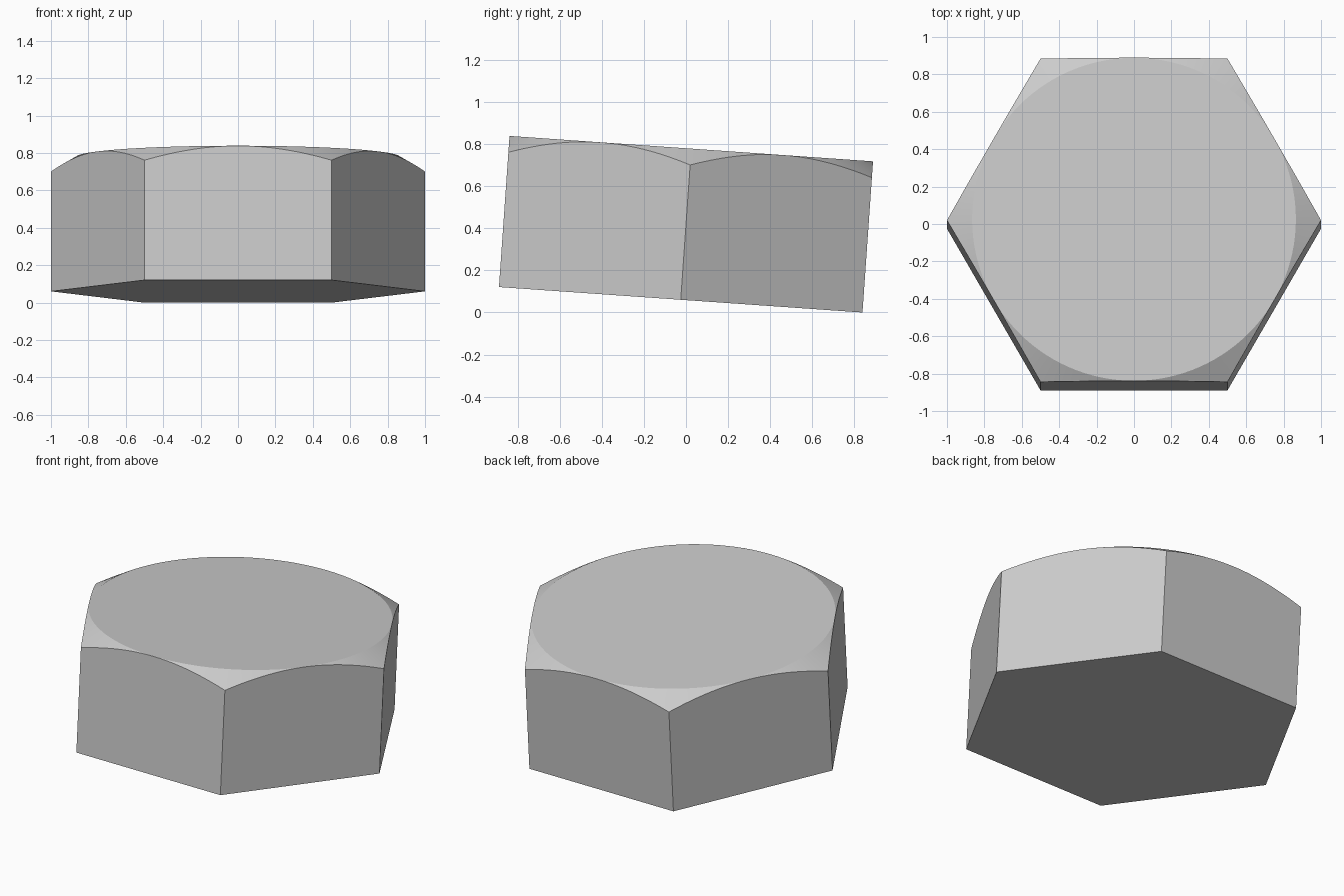
import bpy, bmesh
from math import sin, cos, tan, pi, radians
from mathutils import Matrix, Vector

if "Cube" in bpy.data.objects:
    bpy.data.objects.remove(bpy.data.objects["Cube"])

HEIGHT, TILT = 0.72, radians(4)
APOTHEM = cos(pi / 6)
RIM = APOTHEM - 0.0005     # radius of the round top face
STEPS = 20                 # segments per hexagon side

bm = bmesh.new()


def polar(r, a, z):
    return bm.verts.new((r * cos(a), r * sin(a), z))


# Rings: hexagon base, chamfer edge (cone meets flats), round top
base = [polar(1, i * pi / 3, 0) for i in range(6)]
edge, top = [], []
count = 6 * STEPS
for i in range(count):
    a = i * pi / 3 / STEPS
    r = APOTHEM / cos(a % (pi / 3) - pi / 6) if i % STEPS else 1.0
    edge.append(polar(r, a, HEIGHT - (r - RIM) * tan(pi / 6)))
    top.append(polar(RIM, a, HEIGHT))

# Flat caps
bm.faces.new(base[::-1])
bm.faces.new(top)
# Six flats with arched upper edges
for i in range(6):
    arch = [edge[(i * STEPS + k) % count] for k in range(STEPS + 1)]
    bm.faces.new([base[i], base[(i + 1) % 6]] + arch[::-1])
# Conical chamfer
for i in range(count):
    j = (i + 1) % count
    bm.faces.new([edge[i], edge[j], top[j], top[i]])

# Lean the head back, rest it on the ground and centre it
bm.transform(Matrix.Rotation(-TILT, 4, 'X'))
ys = [v.co.y for v in bm.verts]
low = min(v.co.z for v in bm.verts)
bm.transform(Matrix.Translation(Vector((0, -(min(ys) + max(ys)) / 2, -low))))
bmesh.ops.recalc_face_normals(bm, faces=bm.faces)

mesh = bpy.data.meshes.new("hex_bolt_head")
bm.to_mesh(mesh)
bm.free()
head = bpy.data.objects.new("hex_bolt_head", mesh)
bpy.context.collection.objects.link(head)
bpy.context.view_layer.objects.active = head
head.select_set(True)
bpy.ops.object.shade_smooth_by_angle(angle=radians(20))
